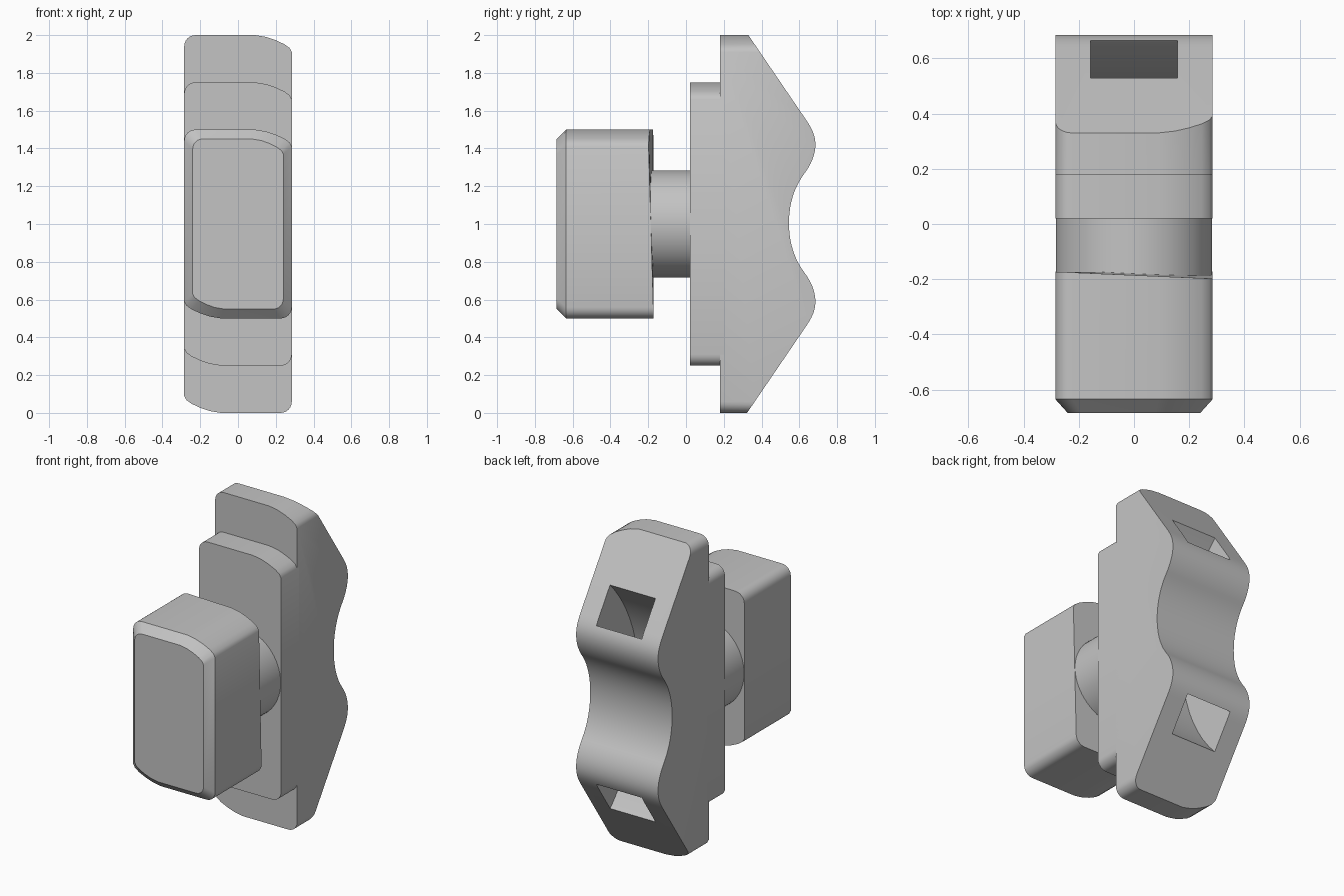
import bpy, bmesh, math
from mathutils import Vector
from mathutils.geometry import interpolate_bezier

if "Cube" in bpy.data.objects:
    bpy.data.objects.remove(bpy.data.objects["Cube"], do_unlink=True)

W = 0.285                      # half width shared by every part
grey = bpy.data.materials.new("light grey")
grey.use_nodes = True
grey.diffuse_color = (0.55, 0.55, 0.55, 1)
grey.node_tree.nodes["Principled BSDF"].inputs["Base Color"].default_value = grey.diffuse_color


def outline(h):
    """Plate outline: one soft slanted and one small round corner, repeated by a half turn."""
    half = [(W, h - .09), (W - .012, h - .068), (.245, h - .048),
            (.2, h - .027), (.15, h - .01), (.09, h)]
    r = .06
    for i in range(7):
        a = math.pi / 2 * (1 + i / 6)
        half.append((-W + r + r * math.cos(a), h - r + r * math.sin(a)))
    return half + [(-x, -z) for x, z in half]


def loft(name, rings):
    """Skin a stack of matching point loops and cap both ends."""
    bm = bmesh.new()
    loops = [[bm.verts.new(p) for p in ring] for ring in rings]
    n = len(loops[0])
    for a, b in zip(loops, loops[1:]):
        for i in range(n):
            j = (i + 1) % n
            bm.faces.new((a[i], a[j], b[j], b[i]))
    bm.faces.new(loops[0][::-1])
    bm.faces.new(loops[-1])
    bmesh.ops.recalc_face_normals(bm, faces=bm.faces)
    mesh = bpy.data.meshes.new(name)
    bm.to_mesh(mesh)
    bm.free()
    obj = bpy.data.objects.new(name, mesh)
    bpy.context.collection.objects.link(obj)
    mesh.materials.append(grey)
    return obj


def ring(h, y, sx=1, sz=1):
    return [(x * sx, y, 1 + z * sz) for x, z in outline(h)]


def side_extrude(name, profile, half):
    """Extrude a (y, z) profile across x."""
    return loft(name, [[(x, y, z) for y, z in profile] for x in (-half, half)])


def boolean(obj, cutter, operation):
    mod = obj.modifiers.new(operation, "BOOLEAN")
    mod.operation, mod.object, mod.solver = operation, cutter, "EXACT"
    bpy.context.view_layer.objects.active = obj
    bpy.ops.object.modifier_apply(modifier=mod.name)
    bpy.data.objects.remove(cutter, do_unlink=True)


# Knob: chamfered front, back face slightly skewed on its upper half
back = [(x, y - (.025 * (x / W + 1) / 2 if z > 1 else 0), z) for x, y, z in ring(.5, -.173)]
knob = loft("knob", [ring(.5, -.685, .24 / W, .9), ring(.5, -.635), back])

# Round neck between knob and plate
circle = [(.283 * math.cos(2 * math.pi * i / 64), .283 * math.sin(2 * math.pi * i / 64))
          for i in range(64)]
neck = loft("neck", [[(x, y, 1 + z) for x, z in circle] for y in (-.21, .03)])

# Middle plate
plate = loft("middle_plate", [ring(.75, .02), ring(.75, .2)])

# Saddle: front outline intersected with the curved side profile
saddle = loft("saddle", [ring(1, .18), ring(1, .9)])
knots = [((.64, 1.545), (.67, 1.5), (.685, 1.465), (.685, 1.42)),
         ((.685, 1.42), (.685, 1.365), (.66, 1.31), (.625, 1.265)),
         ((.625, 1.265), (.57, 1.19), (.545, 1.1), (.545, 1.005))]
upper = [(.262, 2.1)]
for k in knots:
    pts = interpolate_bezier(*[Vector((y, z, 0)) for y, z in k], 11)
    upper += [(p.x, p.y) for p in pts[:-1]]
lower = [(y, 2.01 - z) for y, z in reversed(upper)]
profile = [(.1, 2.1)] + upper + [(.545, 1.005)] + lower + [(.1, -.09)]
boolean(saddle, side_extrude("saddle_profile", profile, .4), "INTERSECT")

# Curved strap channel running between the two sloped faces
centre, outer, inner = 1.25, 1.008, .77
angles = [math.radians(180 + 60 * (i / 24 - 1 / 2) * 2) for i in range(25)]
arc = [(centre + outer * math.cos(a), 1.003 + outer * math.sin(a)) for a in angles]
arc += [(centre + inner * math.cos(a), 1.003 + inner * math.sin(a)) for a in reversed(angles)]
boolean(saddle, side_extrude("strap_channel", arc, .158), "DIFFERENCE")

# Smooth the rounded surfaces, keep the edges crisp
for obj in bpy.context.view_layer.objects:
    obj.select_set(obj in (knob, neck, plate, saddle))
bpy.context.view_layer.objects.active = saddle
bpy.ops.object.shade_smooth_by_angle(angle=math.radians(32))
